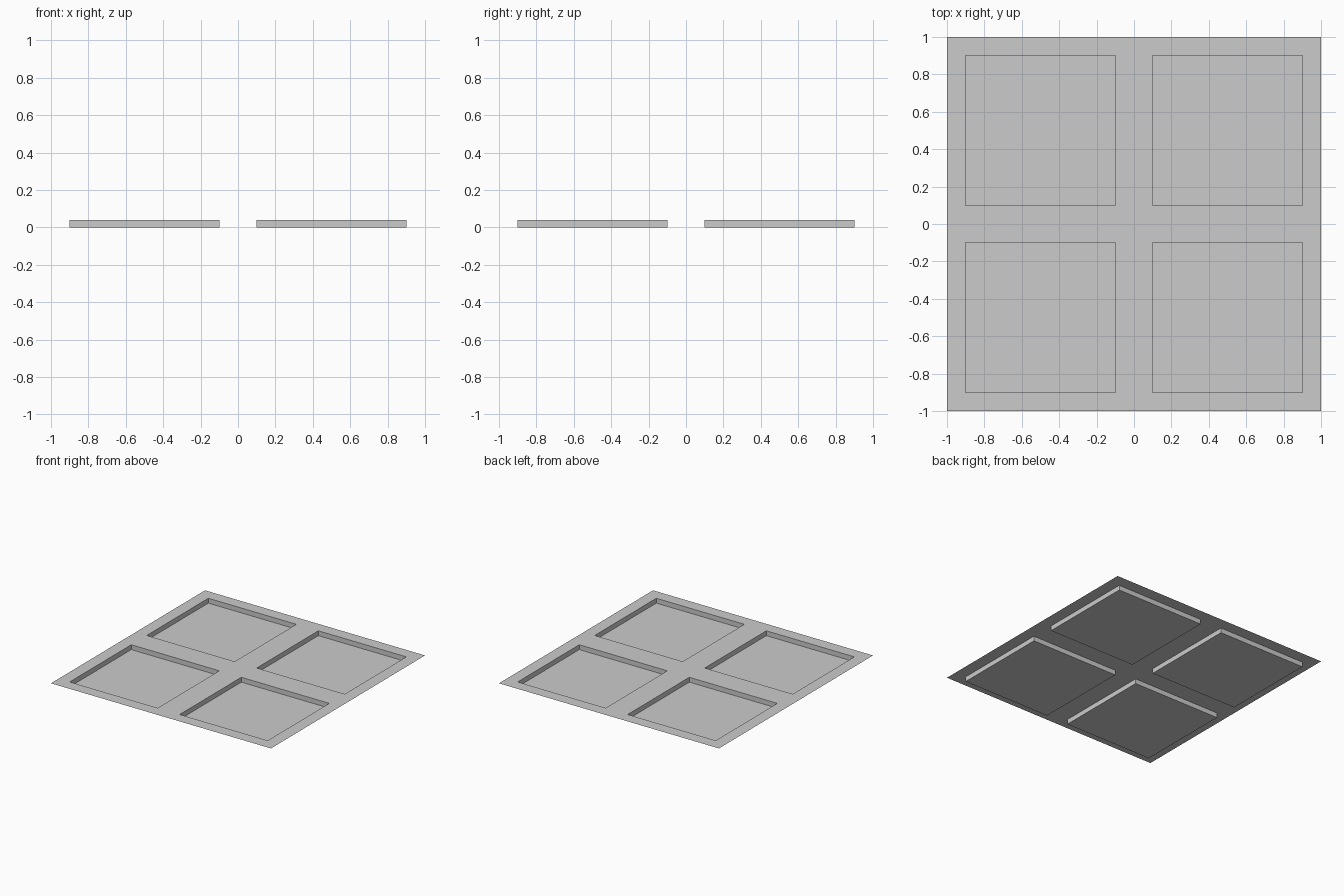
import bpy, bmesh

cube = bpy.data.objects.get("Cube")
if cube:
    bpy.data.objects.remove(cube, do_unlink=True)

HEIGHT = 0.04   # depth of the recessed panels
BORDER = 0.05   # horizontal run of the sloped panel walls

# Plain grey material
grey = bpy.data.materials.new("plain_grey")
grey.use_nodes = True
colour = (0.6, 0.6, 0.6, 1)
grey.diffuse_color = colour
grey.node_tree.nodes["Principled BSDF"].inputs["Base Color"].default_value = colour

# Thin sheet divided into borders, crossbars and four square panels
lines = [-1, -0.9, -0.1, 0.1, 0.9, 1]
bm = bmesh.new()
rows = [[bm.verts.new((x, y, HEIGHT)) for x in lines] for y in lines]
panels = []
for j in range(len(lines) - 1):
    for i in range(len(lines) - 1):
        face = bm.faces.new((rows[j][i], rows[j][i + 1],
                             rows[j + 1][i + 1], rows[j + 1][i]))
        if i % 2 and j % 2:
            panels.append(face)

# Sink each panel with sloping walls
bmesh.ops.inset_individual(bm, faces=panels, thickness=BORDER, use_even_offset=True)
for panel in panels:
    for v in panel.verts:
        v.co.z = 0

mesh = bpy.data.meshes.new("panelled_sheet")
bm.to_mesh(mesh)
bm.free()
mesh.materials.append(grey)
sheet = bpy.data.objects.new("panelled_sheet", mesh)
bpy.context.collection.objects.link(sheet)
